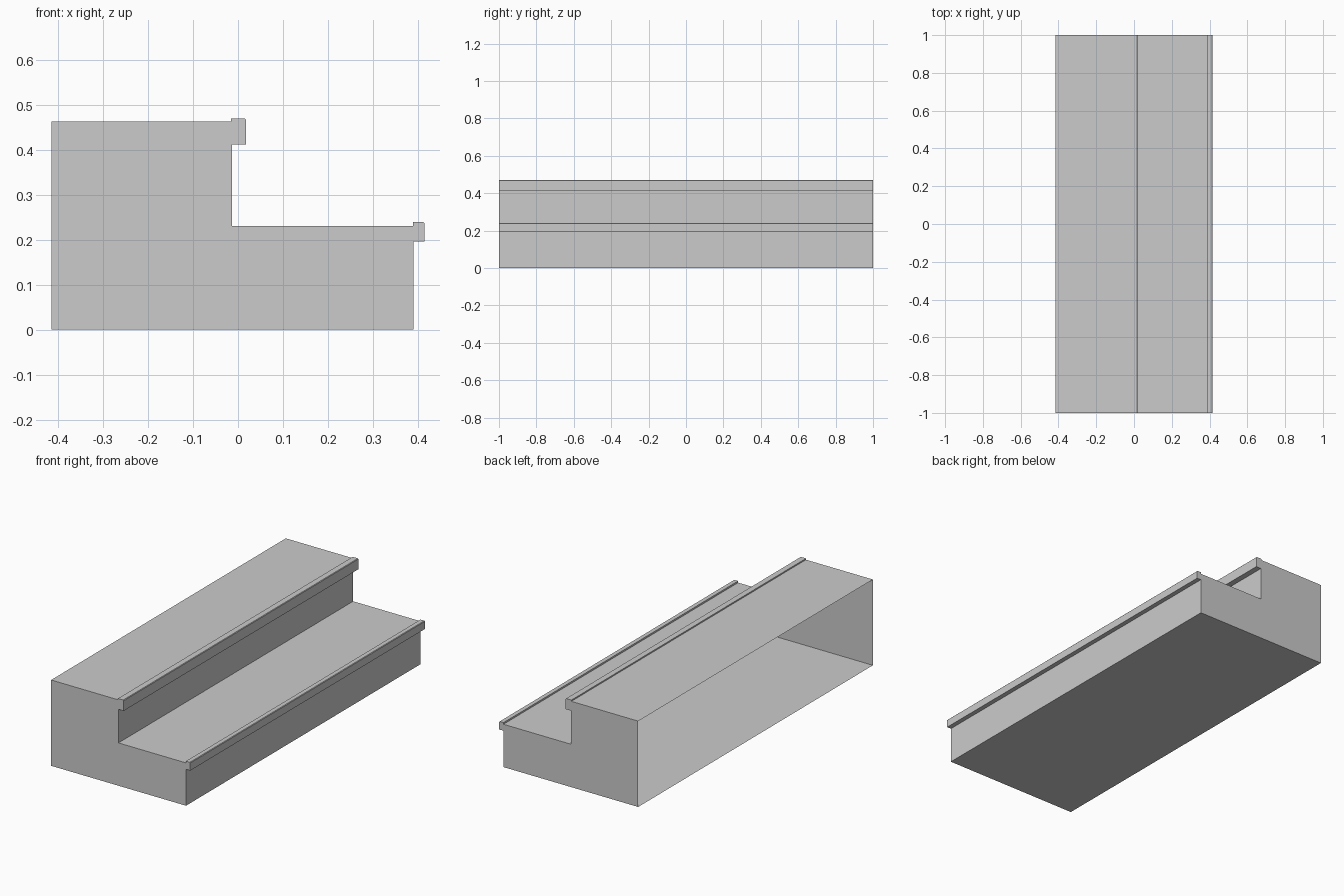
import bpy
import bmesh

cube = bpy.data.objects.get("Cube")
if cube:
    bpy.data.objects.remove(cube, do_unlink=True)

# Single plain grey material
grey = bpy.data.materials.new("plain grey")
grey.use_nodes = True
colour = (0.6, 0.6, 0.6, 1)
grey.diffuse_color = colour
grey.node_tree.nodes["Principled BSDF"].inputs["Base Color"].default_value = colour

HALF_LENGTH = 1.0
BACK, RISER, FRONT = -0.415, -0.013, 0.39
LOW, HIGH = 0.231, 0.463


def sweep(name, profile, open_back=False):
    """Sweep an x-z profile along y; optionally leave its last side open."""
    bm = bmesh.new()
    near, far = [[bm.verts.new((x, y, z)) for x, z in profile]
                 for y in (-HALF_LENGTH, HALF_LENGTH)]
    bm.faces.new(near)
    bm.faces.new(far[::-1])
    count = len(profile)
    for i in range(count - 1 if open_back else count):
        j = (i + 1) % count
        bm.faces.new((near[j], near[i], far[i], far[j]))
    mesh = bpy.data.meshes.new(name)
    bm.to_mesh(mesh)
    bm.free()
    mesh.materials.append(grey)
    obj = bpy.data.objects.new(name, mesh)
    bpy.context.collection.objects.link(obj)
    return obj


def nosing(name, x0, x1, bottom, tread, top, lip_back):
    """Edge trim with a raised lip and a slightly chamfered outer corner."""
    chamfer = 0.003
    sweep(name, [(x0, bottom), (x1, bottom), (x1, top - chamfer),
                 (x1 - chamfer, top), (lip_back, top),
                 (lip_back, tread), (x0, tread)])


# Stepped body, hollow and open along the back
sweep("step_body", [(BACK, 0), (FRONT, 0), (FRONT, LOW), (RISER, LOW),
                    (RISER, HIGH), (BACK, HIGH)], open_back=True)

# Trim along the edge of each step
nosing("upper_nosing", RISER, 0.018, 0.412, HIGH, 0.47, -0.016)
nosing("lower_nosing", FRONT, 0.415, 0.196, LOW, 0.24, 0.389)
